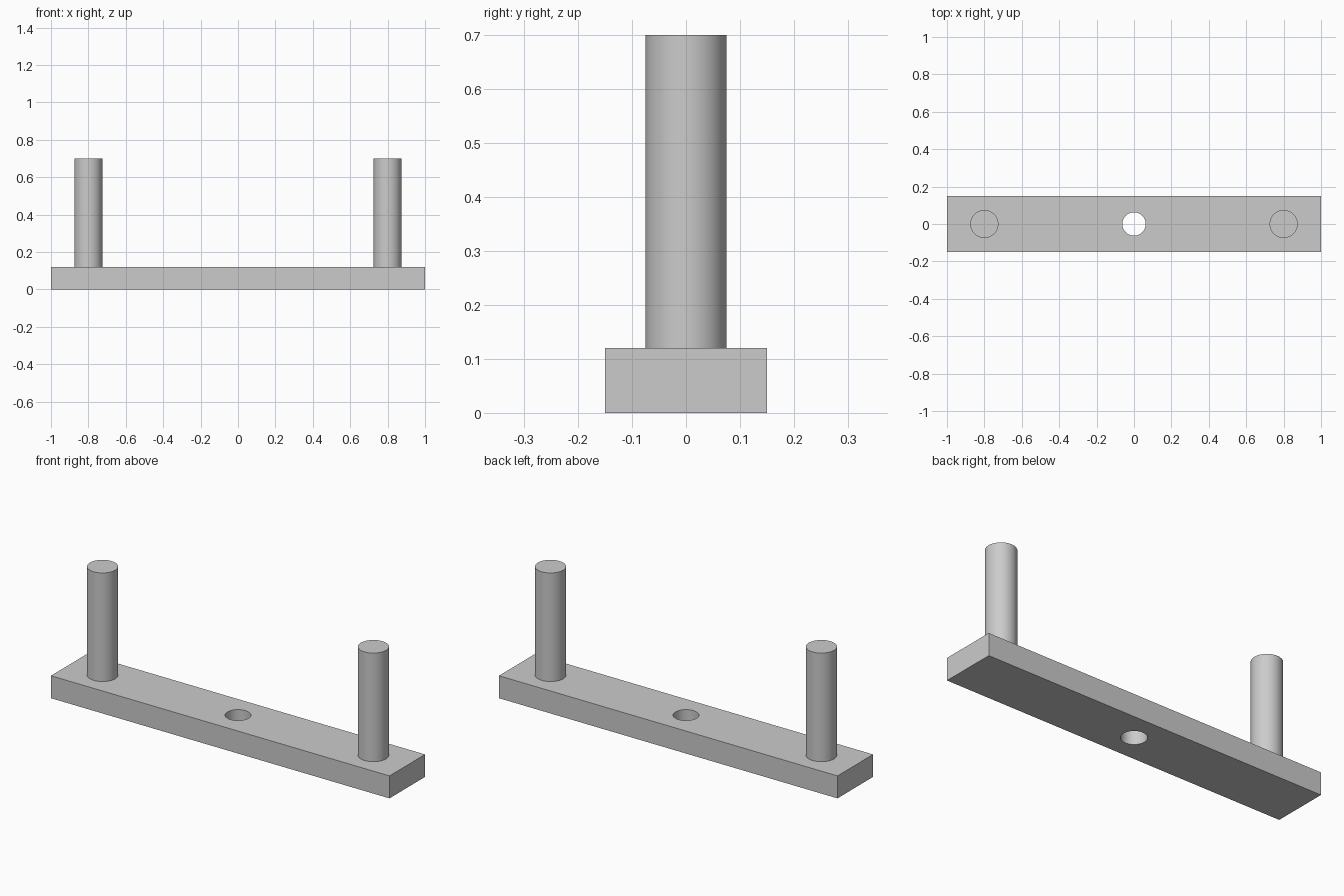
import bpy

cube = bpy.data.objects.get("Cube")
if cube:
    bpy.data.objects.remove(cube, do_unlink=True)

LENGTH, DEPTH, THICK = 2.0, 0.3, 0.12
POST_X, POST_R, TOP = 0.8, 0.075, 0.7
HOLE_R = 0.0625

grey = bpy.data.materials.new("plain_grey")
grey.use_nodes = True
colour = (0.6, 0.6, 0.6, 1)
grey.diffuse_color = colour
grey.node_tree.nodes["Principled BSDF"].inputs["Base Color"].default_value = colour


def cylinder(name, x, radius, z0, z1):
    bpy.ops.mesh.primitive_cylinder_add(
        vertices=64, radius=radius, depth=z1 - z0, location=(x, 0, (z0 + z1) / 2))
    obj = bpy.context.object
    obj.name = name
    obj.data.materials.append(grey)
    bpy.ops.object.shade_smooth_by_angle()
    return obj


# Drill cutter for the centre hole
cutter = cylinder("hole_cutter", 0, HOLE_R, -THICK, 2 * THICK)

# Base bar with a hole through the middle
bpy.ops.mesh.primitive_cube_add(size=1, location=(0, 0, THICK / 2))
bar = bpy.context.object
bar.name = "base_bar"
bar.scale = (LENGTH, DEPTH, THICK)
bpy.ops.object.transform_apply(location=False, rotation=False, scale=True)
bar.data.materials.append(grey)
drill = bar.modifiers.new("centre_hole", "BOOLEAN")
drill.operation = "DIFFERENCE"
drill.solver = "EXACT"
drill.object = cutter
bpy.ops.object.modifier_apply(modifier=drill.name)
bpy.data.objects.remove(cutter, do_unlink=True)
bpy.ops.object.shade_smooth_by_angle()

# Upright posts near both ends
for side, sign in (("left", 1), ("right", -1)):
    cylinder(side + "_post", sign * POST_X, POST_R, THICK, TOP)
